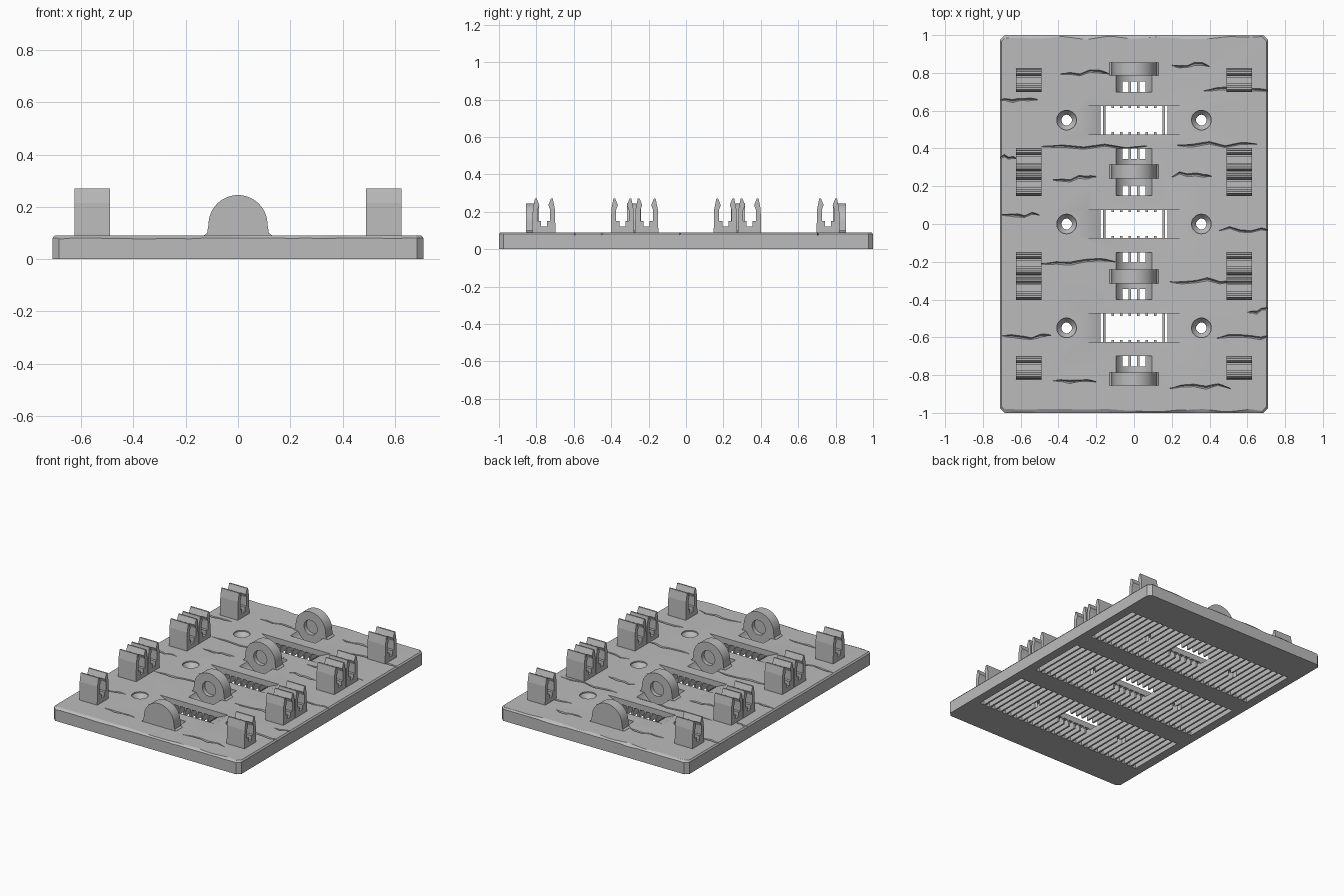
import bpy, bmesh, math, random

random.seed(4)
if "Cube" in bpy.data.objects:
    bpy.data.objects.remove(bpy.data.objects["Cube"], do_unlink=True)

grey = bpy.data.materials.new("plain grey")
grey.use_nodes = True
colour = (0.5, 0.5, 0.5, 1)
grey.diffuse_color = colour
grey.node_tree.nodes["Principled BSDF"].inputs["Base Color"].default_value = colour

TOP = 0.09
PITCH = 0.55
BAYS = (-PITCH, 0, PITCH)


def loft(bm, rings):
    """Skin a row of equal rings and cap both ends."""
    rows = [[bm.verts.new(p) for p in ring] for ring in rings]
    n = len(rows[0])
    for a, b in zip(rows, rows[1:]):
        for i in range(n):
            j = (i + 1) % n
            bm.faces.new((a[i], a[j], b[j], b[i]))
    bm.faces.new(rows[0])
    bm.faces.new(rows[-1])


def box(bm, x0, x1, y0, y1, z0, z1):
    loft(bm, [[(x0, y0, z), (x1, y0, z), (x1, y1, z), (x0, y1, z)] for z in (z0, z1)])


def circle(r, n=48):
    return [(r * math.cos(math.tau * i / n), r * math.sin(math.tau * i / n)) for i in range(n)]


def along_y(bm, profile, y0, y1):
    loft(bm, [[(x, y, z) for x, z in profile] for y in (y0, y1)])


def make(name, bm):
    bmesh.ops.recalc_face_normals(bm, faces=bm.faces)
    me = bpy.data.meshes.new(name)
    bm.to_mesh(me)
    bm.free()
    ob = bpy.data.objects.new(name, me)
    bpy.context.collection.objects.link(ob)
    me.materials.append(grey)
    return ob


def cut(ob, bm):
    """Subtract a temporary cutter and bake the result."""
    tool = make("cutter", bm)
    tool.hide_render = True
    mod = ob.modifiers.new("cut", "BOOLEAN")
    mod.operation, mod.solver, mod.object = "DIFFERENCE", "EXACT", tool
    dg = bpy.context.evaluated_depsgraph_get()
    me = bpy.data.meshes.new_from_object(ob.evaluated_get(dg))
    ob.modifiers.clear()
    ob.data = me
    bpy.data.objects.remove(tool, do_unlink=True)


# Base plate with clipped corners and a small top bevel
def outline(inset, z):
    x, y, c = 0.71 - inset, 1 - inset, 0.025
    pts = [(x, c - y), (x, y - c), (x - c, y), (c - x, y),
           (-x, y - c), (-x, c - y), (c - x, -y), (x - c, -y)]
    return [(px, py, z) for px, py in pts]


bm = bmesh.new()
loft(bm, [outline(0, 0), outline(0, 0.08), outline(0.008, TOP)])
plate = make("base_plate", bm)

# Underside grilles of narrow grooves
bm = bmesh.new()
for cy in BAYS:
    for i in range(-14, 15):
        cx = i * 0.045
        box(bm, cx - 0.0165, cx + 0.0165, cy - 0.205, cy + 0.205, -0.02, 0.052)
cut(plate, bm)

# Flared openings in the middle of each bay
bm = bmesh.new()
for cy in BAYS:
    along_y(bm, [(-0.28, 0.1), (-0.14, 0.035), (0.14, 0.035), (0.28, 0.1)],
            cy - 0.075, cy + 0.075)
cut(plate, bm)
bm = bmesh.new()
for cy in BAYS:
    box(bm, -0.14, 0.14, cy - 0.063, cy + 0.063, -0.05, 0.15)
cut(plate, bm)

# Countersunk screw holes
bm = bmesh.new()
for cy in BAYS:
    for cx in (-0.357, 0.357):
        loft(bm, [[(cx + x, cy + y, z) for x, y in circle(r, 32)]
                  for r, z in ((0.027, -0.05), (0.027, 0.05), (0.052, 0.082), (0.052, 0.12))])
cut(plate, bm)

# Round-bottomed pockets beside the end stops
bm = bmesh.new()
for s in (-1, 1):
    for a, b in ((0.15, 0.241), (0.314, 0.4), (0.7, 0.786)):
        along_y(bm, [(x, z + 0.135) for x, z in circle(0.106)], s * a, s * b)
cut(plate, bm)

# Shallow jagged cracks across the top: start x, end x, y
CRACKS = [(-.39, -.13, .8), (.2, .4, .84), (.37, .73, .71), (-.73, -.51, .65),
          (-.49, .07, .41), (-.73, -.62, .35), (.23, .65, .42), (-.43, -.2, .24),
          (.2, .41, .26), (-.7, -.5, .05), (.45, .73, -.03), (-.49, -.1, -.2),
          (.19, .52, -.3), (.6, .73, -.46), (-.7, -.44, -.6), (.44, .73, -.6),
          (-.43, -.2, -.84), (.19, .51, -.86)]
bm = bmesh.new()
for x0, x1, y in CRACKS:
    rings = []
    for i in range(6):
        x = x0 + (x1 - x0) * i / 5
        w = 0.002 if i in (0, 5) else random.uniform(0.007, 0.014)
        yc = y + random.uniform(-0.012, 0.012)
        rings.append([(x, yc - w, 0.1), (x, yc + w, 0.1), (x, yc, 0.073)])
    loft(bm, rings)
cut(plate, bm)

# Chipped front and back top edges
bm = bmesh.new()
for s in (-1, 1):
    rings = []
    for i in range(13):
        x = -0.75 + i * 0.125
        d = random.uniform(0.008, 0.03)
        rings.append([(x, s * (1 - d), 0.094), (x, s * 1.03, 0.11),
                      (x, s * 1.03, random.uniform(0.055, 0.07))])
    loft(bm, rings)
cut(plate, bm)

# Rounded end stops with blind sockets facing the bays
arch = [(0.13, 0.08), (0.13, 0.091), (0.118, 0.1)]
arch += [(0.113 * math.cos(math.pi * i / 32), 0.132 + 0.113 * math.sin(math.pi * i / 32))
         for i in range(33)]
arch += [(-x, z) for x, z in reversed(arch[:3])]
for s, side in ((-1, "front"), (1, "back")):
    for name, a, b, both in (("inner", 0.24, 0.315, True), ("outer", 0.785, 0.855, False)):
        bm = bmesh.new()
        along_y(bm, arch, s * a, s * b)
        stop = make(f"{side}_{name}_end_stop", bm)
        bm = bmesh.new()
        hole = [(x, z + 0.138) for x, z in circle(0.05, 32)]
        along_y(bm, hole, s * (a - 0.02), s * (a + 0.028))
        if both:
            along_y(bm, hole, s * (b - 0.028), s * (b + 0.02))
        cut(stop, bm)

# Spring clips: two prongs around a stepped floor
half = [(-0.062, 0.08), (-0.062, 0.1), (-0.059, 0.215), (-0.048, 0.27), (-0.038, 0.27),
        (-0.024, 0.235), (-0.034, 0.21), (-0.034, 0.15), (-0.016, 0.15), (-0.016, 0.12)]
clip = half + [(-y, z) for y, z in reversed(half)]
for sx, side in ((-1, "right"), (1, "left")):
    for n, cy in enumerate(c + o for c in BAYS for o in (-0.21, 0.21)):
        bm = bmesh.new()
        loft(bm, [[(sx * x, cy + y, z) for y, z in clip] for x in (0.49, 0.625)])
        make(f"{side}_clip_{n + 1}", bm)

# Smooth round walls, keep edges crisp
bpy.ops.object.select_all(action="DESELECT")
for ob in bpy.context.collection.objects:
    if ob.type == "MESH" and (ob.name == "base_plate" or "stop" in ob.name):
        ob.select_set(True)
        bpy.context.view_layer.objects.active = ob
bpy.ops.object.shade_smooth_by_angle(angle=math.radians(25))
